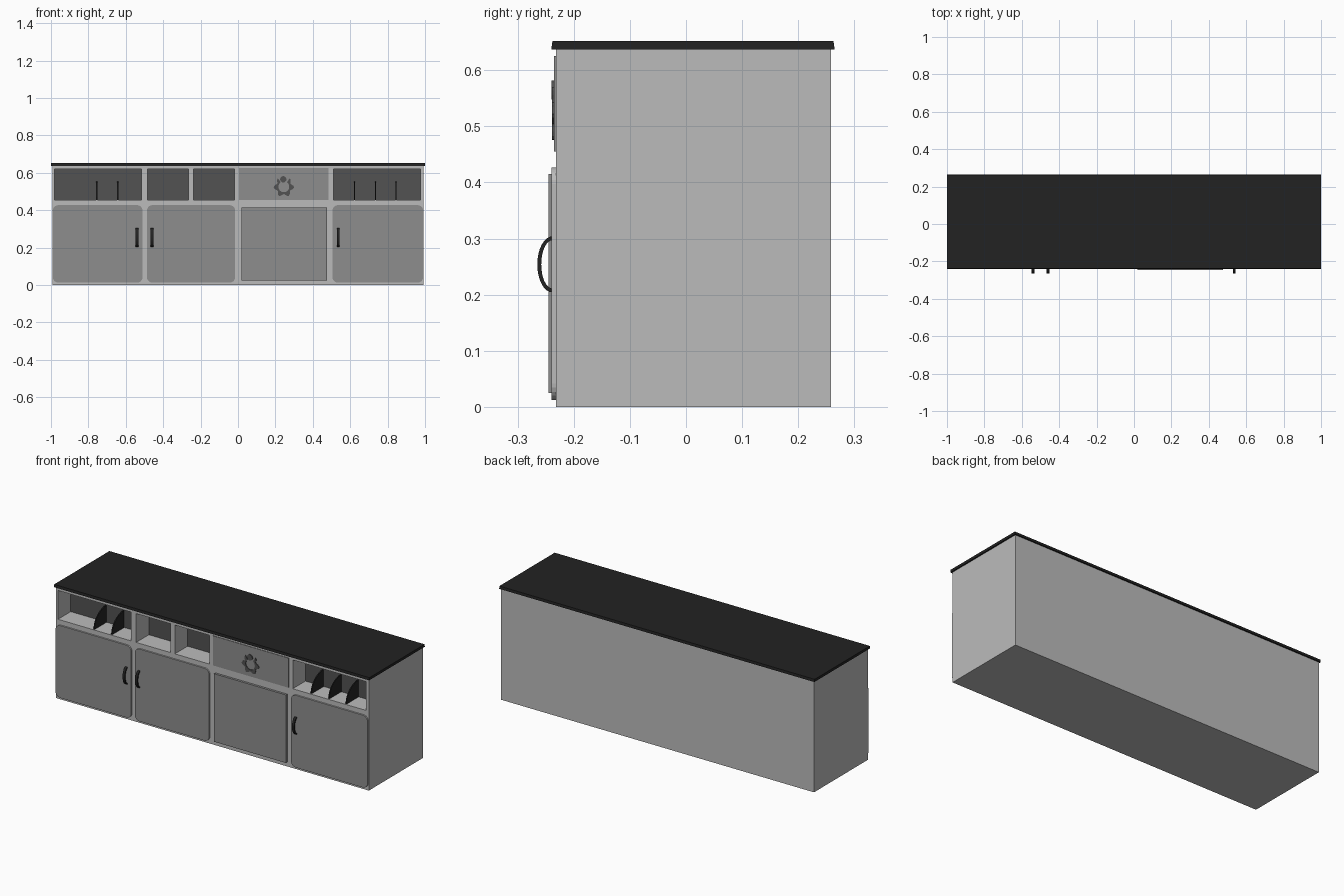
import bpy, bmesh, math
from mathutils import Vector

if "Cube" in bpy.data.objects:
    bpy.data.objects.remove(bpy.data.objects["Cube"], do_unlink=True)


def material(name, v):
    m = bpy.data.materials.new(name)
    m.use_nodes = True
    m.diffuse_color = (v, v, v, 1)
    m.node_tree.nodes["Principled BSDF"].inputs["Base Color"].default_value = (v, v, v, 1)
    return m


LIGHT = material("light grey", 0.50)
MID = material("mid grey", 0.27)
DARK = material("dark grey", 0.085)
BLACK = material("black", 0.016)
FRONT, BACK, TOP = -0.232, 0.258, 0.637


def finish(name, bm, *mats):
    mesh = bpy.data.meshes.new(name)
    bmesh.ops.recalc_face_normals(bm, faces=bm.faces)
    bm.to_mesh(mesh)
    bm.free()
    for m in mats:
        mesh.materials.append(m)
    ob = bpy.data.objects.new(name, mesh)
    bpy.context.collection.objects.link(ob)
    return ob


def box_mesh(x0, x1, y0, y1, z0, z1):
    bm = bmesh.new()
    bmesh.ops.create_cube(bm, size=1)
    for v in bm.verts:
        v.co = ((x0 + x1) / 2 + v.co.x * (x1 - x0),
                (y0 + y1) / 2 + v.co.y * (y1 - y0),
                (z0 + z1) / 2 + v.co.z * (z1 - z0))
    return bm


def prism(name, points, offset, *mats):
    """Extrude a flat outline along the offset."""
    bm = bmesh.new()
    face = bm.faces.new([bm.verts.new(p) for p in points])
    new = bmesh.ops.extrude_face_region(bm, geom=[face], use_keep_orig=True)["geom"]
    bmesh.ops.translate(bm, vec=offset, verts=[g for g in new if isinstance(g, bmesh.types.BMVert)])
    return finish(name, bm, *mats)


# Cabinet body with open niches sunk into the front
niches = [(-0.98, -0.515), (-0.484, -0.265), (-0.238, -0.02), (0.51, 0.975)]
Z0, Z1, DEPTH = 0.455, 0.62, 0.115
bm = box_mesh(-0.993, 0.993, FRONT, BACK, 0, TOP)


def front_faces():
    return [f for f in bm.faces if f.normal.y < -0.9]


cuts = [((x, 0, 0), (1, 0, 0)) for pair in niches for x in pair]
cuts += [((0, 0, z), (0, 0, 1)) for z in (Z0, Z1)]
bm.normal_update()
for co, no in cuts:
    faces = front_faces()
    edges = {e for f in faces for e in f.edges}
    verts = {v for f in faces for v in f.verts}
    bmesh.ops.bisect_plane(bm, geom=faces + list(edges) + list(verts), plane_co=co, plane_no=no)
    bm.normal_update()
holes = []
for f in front_faces():
    c = f.calc_center_median()
    if Z0 < c.z < Z1 and any(a < c.x < b for a, b in niches):
        holes.append(f)
bmesh.ops.inset_individual(bm, faces=holes, thickness=0, depth=-DEPTH)
for f in bm.faces:
    c = f.calc_center_median()
    if abs(c.y - FRONT - DEPTH) < 0.001 and abs(f.normal.y) > 0.9:
        f.material_index = 1
finish("cabinet_body", bm, LIGHT, DARK)

# Countertop, slightly wider at its lower edge
bm = box_mesh(-1, 1, -0.24, 0.265, TOP, 0.652)
for v in bm.verts:
    if v.co.z > 0.645:
        v.co.y *= 0.992
finish("countertop", bm, BLACK)


# Doors with rounded corners and pale edges
def rounded_door(name, x0, x1, z0, z1, r=0.03):
    pts = []
    corners = [(x1 - r, z1 - r), (x0 + r, z1 - r), (x0 + r, z0 + r), (x1 - r, z0 + r)]
    for q, (cx, cz) in enumerate(corners):
        for i in range(7):
            a = math.pi / 2 * (q + i / 6)
            pts.append((cx + r * math.cos(a), FRONT, cz + r * math.sin(a)))
    ob = prism(name, pts, (0, -0.008, 0), LIGHT, MID)
    for p in ob.data.polygons:
        p.material_index = 1 if abs(p.normal.y) > 0.9 else 0


rounded_door("right_door", -0.99, -0.51, 0.012, 0.427)
rounded_door("middle_door", -0.487, -0.015, 0.012, 0.427)
rounded_door("left_door", 0.505, 0.99, 0.012, 0.427)
finish("square_door", box_mesh(0.02, 0.475, -0.245, FRONT, 0.025, 0.415), MID)
finish("drawer_front", box_mesh(0.005, 0.485, -0.235, FRONT, 0.455, 0.625), MID)


# Curved shelf dividers, low in front and tall at the back
def divider(x):
    y_back, depth, height = FRONT + DEPTH, DEPTH - 0.005, 0.098
    pts = [(x - 0.003, y_back, Z0)]
    for i in range(11):
        a = math.pi / 2 * i / 10
        pts.append((x - 0.003, y_back - depth * math.cos(a), Z0 + height * math.sin(a)))
    prism("shelf_divider", pts, (0.006, 0, 0), BLACK)


for x in (-0.755, -0.643, 0.623, 0.735, 0.845):
    divider(x)


# Bow handles
def handle(x):
    outer, inner = [], []
    for i in range(17):
        a = -math.pi / 2 + math.pi * i / 16
        for ring, ry, rz in ((outer, 0.027, 0.05), (inner, 0.02, 0.043)):
            ring.append((x - 0.007, -0.238 - ry * math.cos(a), 0.254 + rz * math.sin(a)))
    prism("door_handle", outer + inner[::-1], (0.014, 0, 0), BLACK)


for x in (-0.54, -0.46, 0.535):
    handle(x)

# Drawer ornament: scalloped open ring with a round bead above it
cx, cz = 0.245, 0.525
outer, inner = [], []
for i in range(41):
    t = i / 40
    a = math.radians(125 + 290 * t)
    r = 0.047 + 0.008 * math.cos(10 * math.pi * t)
    outer.append((cx + r * math.cos(a), -0.235, cz + r * math.sin(a)))
    inner.append((cx + 0.029 * math.cos(a), -0.235, cz + 0.029 * math.sin(a)))
prism("drawer_ornament", outer + inner[::-1], (0, -0.004, 0), DARK)
bead = [(cx - 0.003 + 0.017 * math.cos(k * math.pi / 8), -0.235,
         cz + 0.04 + 0.017 * math.sin(k * math.pi / 8)) for k in range(16)]
prism("ornament_bead", bead, (0, -0.005, 0), DARK)
